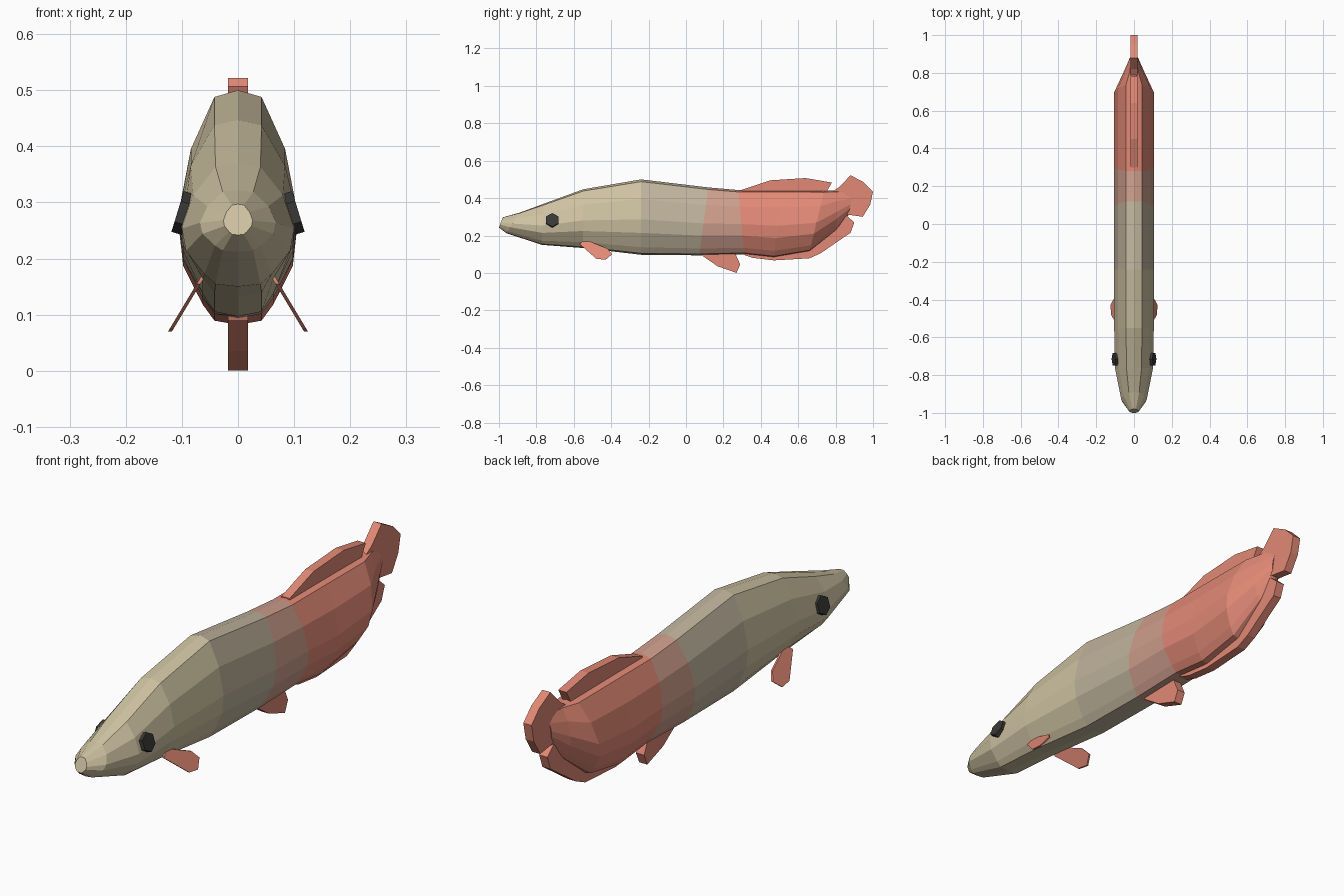
import bpy, bmesh, math

if "Cube" in bpy.data.objects:
    bpy.data.objects.remove(bpy.data.objects["Cube"])


def material(name, rgb):
    m = bpy.data.materials.new(name)
    m.diffuse_color = (*rgb, 1)
    m.use_nodes = True
    m.node_tree.nodes["Principled BSDF"].inputs["Base Color"].default_value = m.diffuse_color
    return m


BEIGE = material("beige", (0.62, 0.54, 0.36))
GREY_BEIGE = material("grey_beige", (0.52, 0.45, 0.33))
PINK = material("pink", (0.61, 0.34, 0.26))
CORAL = material("coral", (0.76, 0.25, 0.18))
DARK = material("dark", (0.04, 0.04, 0.038))


def finish(name, bm, mats):
    bmesh.ops.recalc_face_normals(bm, faces=bm.faces)
    me = bpy.data.meshes.new(name)
    bm.to_mesh(me)
    bm.free()
    for m in mats:
        me.materials.append(m)
    ob = bpy.data.objects.new(name, me)
    bpy.context.collection.objects.link(ob)
    return ob


# Body: one half cross-section lofted through slanted rings
half = [(0, 1), (.4, .97), (.8, .74), (1, .47), (.93, .29), (.6, .10), (.4, .02), (0, 0)]
section = half + [(-x, z) for x, z in half[-2:0:-1]]
# y at top, y at bottom, bottom z, top z, half width, colour of next span
rings = [
    (-.98, -1.0, .242, .297, .026, 0),
    (-.89, -.96, .212, .322, .068, 0),
    (-.76, -.77, .150, .370, .100, 0),
    (-.55, -.55, .133, .447, .105, 0),
    (-.24, -.24, .097, .500, .105, 1),
    (.12, .07, .094, .457, .105, 2),
    (.28, .31, .100, .443, .105, 3),
    (.50, .47, .082, .443, .105, 3),
    (.74, .66, .115, .441, .105, 3),
    (.81, .80, .225, .440, .055, 3),
    (.89, .87, .310, .430, .022, 3),
]
bm = bmesh.new()
loops = []
for yt, yb, zb, zt, w, c in rings:
    loops.append([bm.verts.new((x * w, yb + (yt - yb) * f, zb + (zt - zb) * f))
                  for x, f in section])
n = len(section)
for a, b, ring in zip(loops, loops[1:], rings):
    for i in range(n):
        j = (i + 1) % n
        bm.faces.new((a[i], a[j], b[j], b[i])).material_index = ring[5]
bm.faces.new(loops[0])
bm.faces.new(loops[-1]).material_index = 3
finish("body", bm, [BEIGE, GREY_BEIGE, PINK, CORAL])


# Fins: side outlines (y, z) given thickness about a line x(z)
def fin(name, outline, thick, x_of_z=lambda z: 0):
    bm = bmesh.new()
    sides = [[bm.verts.new((x_of_z(z) + s * thick / 2, y, z)) for y, z in outline]
             for s in (-1, 1)]
    for side in sides:
        bm.faces.new(side)
    k = len(outline)
    for i in range(k):
        j = (i + 1) % k
        bm.faces.new((sides[0][i], sides[0][j], sides[1][j], sides[1][i]))
    return finish(name, bm, [CORAL])


fin("dorsal_fin", [(.30, .42), (.30, .445), (.45, .495), (.64, .507), (.78, .483),
                   (.755, .44), (.75, .41)], .036)
fin("tail_fin", [(.75, .40), (.79, .44), (.82, .46), (.88, .522), (.95, .485), (1.0, .435),
                 (.985, .365), (.945, .30), (.86, .312), (.80, .34)], .036)
fin("anal_fin", [(.30, .13), (.30, .10), (.36, .08), (.47, .067), (.66, .078), (.72, .105),
                 (.88, .215), (.90, .27), (.86, .305), (.80, .30), (.66, .18)], .036)
fin("pelvic_fin", [(.08, .115), (.09, .09), (.17, .035), (.27, .0), (.29, .045),
                   (.265, .10), (.25, .115)], .036)

for side, s in (("right", 1), ("left", -1)):
    # Paired fins splay outwards and down
    fin(side + "_pectoral_fin", [(-.57, .155), (-.54, .178), (-.42, .13), (-.395, .10),
                                 (-.43, .07), (-.48, .076)], .007,
        lambda z: s * (.06 + (.172 - z) * .6))

    # Eyes: flat hexagonal discs tilted upwards
    bpy.ops.mesh.primitive_cylinder_add(
        vertices=6, radius=.038, depth=.02, location=(s * .098, -.715, .281),
        rotation=(0, s * math.radians(73), 0))
    eye = bpy.context.object
    eye.name = side + "_eye"
    # Turn the hexagon so a corner points forward
    for v in eye.data.vertices:
        v.co.x, v.co.y = -v.co.y, v.co.x
    eye.data.materials.append(DARK)
